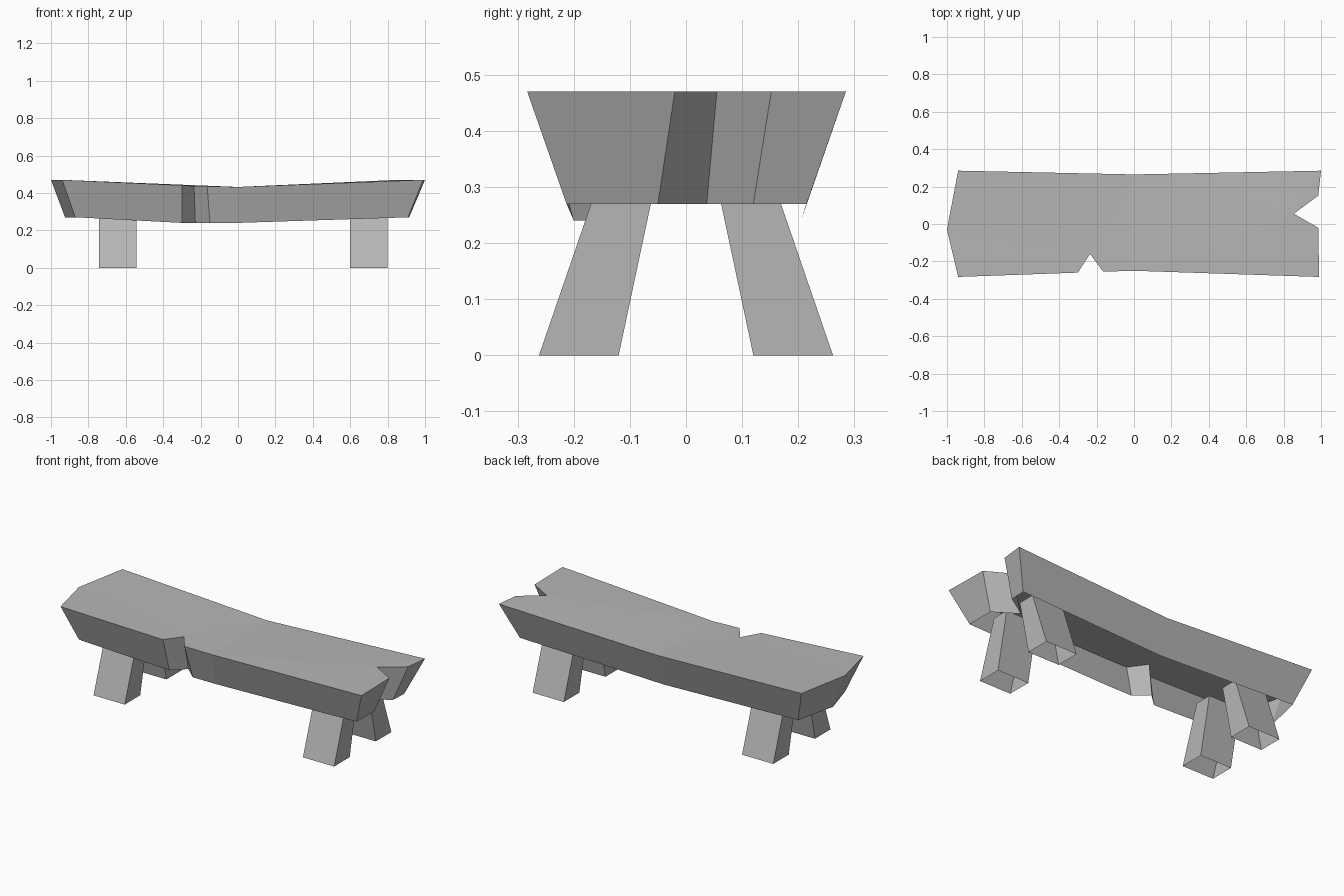
import bpy
import bmesh

cube = bpy.data.objects.get("Cube")
if cube:
    bpy.data.objects.remove(cube, do_unlink=True)

# Single weathered grey colour
grey = bpy.data.materials.new("weathered_grey")
grey.use_nodes = True
colour = (0.47, 0.47, 0.47, 1)
grey.diffuse_color = colour
grey.node_tree.nodes["Principled BSDF"].inputs["Base Color"].default_value = colour


def finish(name, bm):
    mesh = bpy.data.meshes.new(name)
    bm.to_mesh(mesh)
    bm.free()
    mesh.materials.append(grey)
    obj = bpy.data.objects.new(name, mesh)
    bpy.context.collection.objects.link(obj)
    return obj


def add_walls(bm, upper, lower):
    """Join two matching rings, wound anticlockwise, with outward faces."""
    for i in range(len(upper)):
        j = (i + 1) % len(upper)
        bm.faces.new((lower[i], lower[j], upper[j], upper[i]))


# Sagging plank: top ring, anticlockwise from the middle of the front edge
top = [
    (0, -.25, .432), (.99, -.283, .47), (.985, -.02, .47), (.855, .055, .47),
    (.985, .152, .47), (1, .285, .47), (0, .265, .432), (-.94, .285, .47),
    (-1, -.03, .47), (-.94, -.283, .47), (-.30, -.26, .441),
    (-.235, -.16, .437), (-.165, -.255, .436),
]
# Bottom ring, drawn inwards, with the same notches
bottom = [
    (0, -.20, .24), (.91, -.213, .27), (.91, -.05, .27), (.78, .037, .27),
    (.91, .12, .27), (.915, .215, .27), (0, .205, .24), (-.87, .215, .27),
    (-.925, -.025, .27), (-.87, -.213, .27), (-.30, -.20, .24),
    (-.228, -.13, .24), (-.15, -.20, .24),
]

bm = bmesh.new()
upper = [bm.verts.new(p) for p in top]
lower = [bm.verts.new(p) for p in bottom]
add_walls(bm, upper, lower)
# Two top faces meet at the sag; the underside stays hollow
halves = [bm.faces.new(upper[:7]), bm.faces.new(upper[6:] + upper[:1])]
bmesh.ops.triangulate(bm, faces=halves)
finish("bench_seat", bm)


# Splayed hollow legs
def make_leg(name, x, side):
    def ring(bm, inner, outer, z):
        low, high = sorted((side * inner, side * outer))
        corners = ((x - .1, low), (x + .1, low), (x + .1, high), (x - .1, high))
        return [bm.verts.new((cx, cy, z)) for cx, cy in corners]

    bm = bmesh.new()
    foot = ring(bm, .12, .262, 0)
    head = ring(bm, .052, .152, .32)
    add_walls(bm, head, foot)
    finish(name, bm)


for end, x in (("right", -.643), ("left", .70)):
    for place, side in (("front", -1), ("back", 1)):
        make_leg(f"{place}_{end}_leg", x, side)
